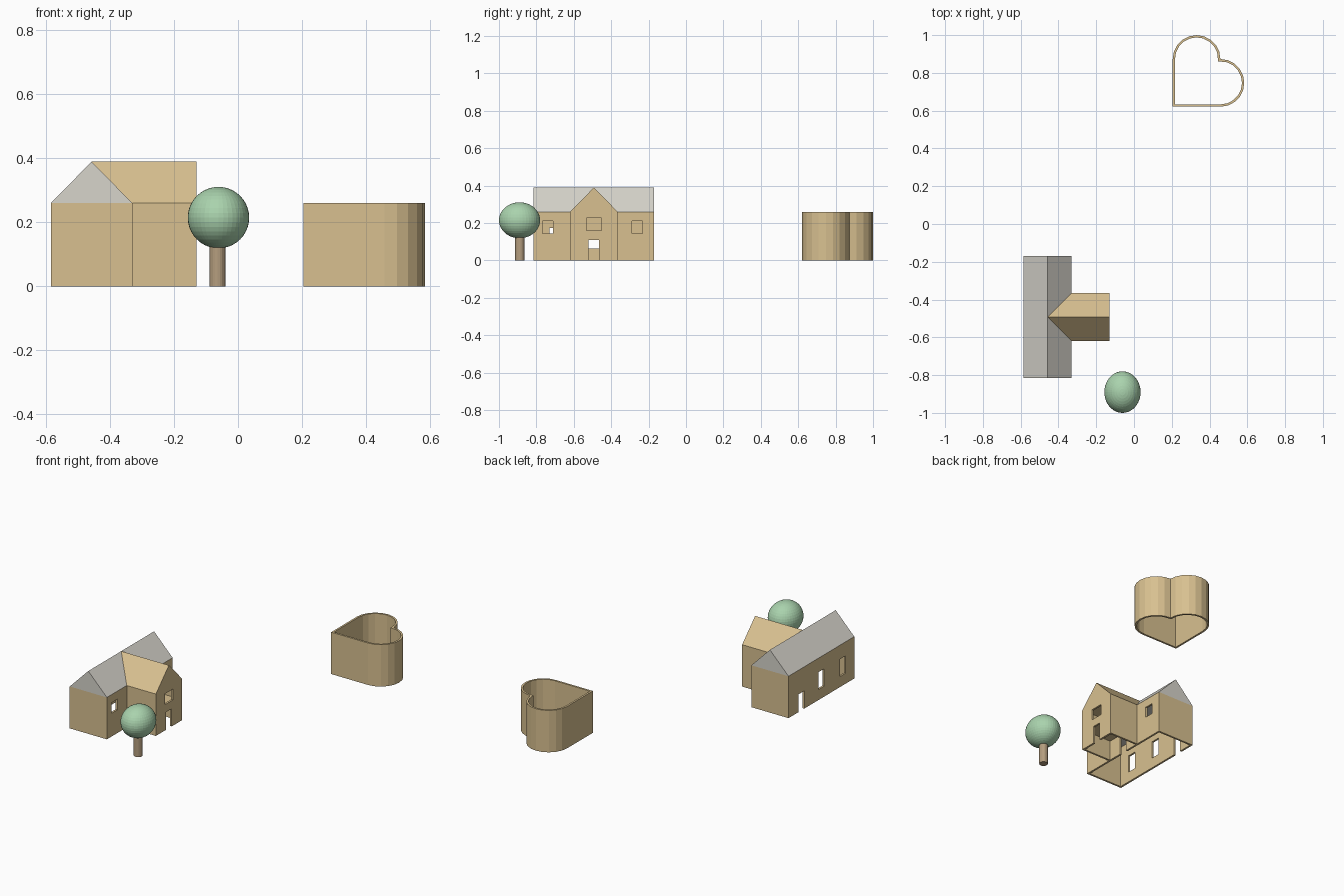
import bpy, bmesh, math

if "Cube" in bpy.data.objects:
    bpy.data.objects.remove(bpy.data.objects["Cube"])


def material(name, rgb):
    m = bpy.data.materials.new(name)
    m.diffuse_color = (*rgb, 1)
    m.use_nodes = True
    m.node_tree.nodes["Principled BSDF"].inputs["Base Color"].default_value = m.diffuse_color
    return m


WOOD = material("wood", (0.69, 0.53, 0.28))
ROOF = material("roof_grey", (0.68, 0.66, 0.60))
LEAF = material("leaf", (0.40, 0.65, 0.42))
BARK = material("bark", (0.46, 0.34, 0.21))


def finish(name, bm, mat=None):
    bmesh.ops.recalc_face_normals(bm, faces=bm.faces)
    me = bpy.data.meshes.new(name)
    bm.to_mesh(me)
    bm.free()
    ob = bpy.data.objects.new(name, me)
    bpy.context.collection.objects.link(ob)
    if mat:
        me.materials.append(mat)
    return ob


def loft(name, ring_a, ring_b, mat=None):
    """Solid between two matching rings of points."""
    bm = bmesh.new()
    a = [bm.verts.new(p) for p in ring_a]
    b = [bm.verts.new(p) for p in ring_b]
    n = len(a)
    bm.faces.new(a)
    bm.faces.new(b)
    for i in range(n):
        j = (i + 1) % n
        bm.faces.new((a[i], a[j], b[j], b[i]))
    return finish(name, bm, mat)


def box(name, x, y, z, mat=None):
    ring = [(x[0], y[0]), (x[1], y[0]), (x[1], y[1]), (x[0], y[1])]
    return loft(name, [(*p, z[0]) for p in ring], [(*p, z[1]) for p in ring], mat)


def cut(ob, x, y, z):
    """Subtract a box from an object."""
    c = box("cutter", x, y, z)
    c.hide_render = True
    mod = ob.modifiers.new("cut", 'BOOLEAN')
    mod.operation, mod.solver, mod.object = 'DIFFERENCE', 'EXACT', c
    bpy.context.view_layer.objects.active = ob
    bpy.ops.object.modifier_apply(modifier=mod.name)
    bpy.data.objects.remove(c)


T = 0.012                                  # wall thickness
X0, X1, X2 = -0.585, -0.33, -0.13          # back wall, front wall, wing front
Y0, Y1 = -0.815, -0.17                     # main block ends
W0, W1 = -0.62, -0.365                     # wing sides
EAVE, RIDGE = 0.26, 0.39
XM, YM = (X0 + X1) / 2, (W0 + W1) / 2
DOOR = (YM - 0.028, YM + 0.028)

# Main block walls
walls = box("main_walls", (X0, X1), (Y0, Y1), (0, EAVE), WOOD)
cut(walls, (X0 + T, X1 - T), (Y0 + T, Y1 - T), (-0.1, 0.5))
back, front = (X0 - 0.05, X0 + 0.05), (X1 - 0.05, X1 + 0.05)
cut(walls, back, (-0.325, -0.27), (-0.1, 0.11))
for y in (YM, -0.703):
    cut(walls, back, (y - 0.028, y + 0.028), (0.065, 0.173))
for y in (-0.74, -0.26):
    cut(walls, front, (y - 0.028, y + 0.028), (0.144, 0.21))
cut(walls, front, DOOR, (-0.1, 0.11))

# Main roof
tri = [(X0, EAVE), (X1, EAVE), (XM, RIDGE)]
loft("main_roof", [(x, Y0, z) for x, z in tri], [(x, Y1, z) for x, z in tri], ROOF)

# Gabled wing, its ridge running back to the main ridge
gable = [(W0, 0), (W1, 0), (W1, EAVE), (YM, RIDGE), (W0, EAVE)]
wing = loft("wing", [(X2, y, z) for y, z in gable],
            [(XM if z == RIDGE else X1, y, z) for y, z in gable], WOOD)
for z in ((-0.1, 0.125), (0.135, EAVE - 0.005)):
    cut(wing, (X1 - 0.01, X2 - T), (W0 + T, W1 - T), z)
cut(wing, (X2 - 0.05, X2 + 0.05), DOOR, (-0.1, 0.11))
cut(wing, (X2 - 0.05, X2 + 0.05), (YM - 0.04, YM + 0.04), (0.16, 0.227))


# Heart-shaped wall
def heart(s, t, n=10):
    r = s / 2 - t

    def arc(cx, cy, a0, steps):
        return [(cx + r * math.cos(math.radians(a0 + 180 * i / n)),
                 cy + r * math.sin(math.radians(a0 + 180 * i / n))) for i in steps]
    pts = [(t, t)] + arc(s, s / 2, -90, range(n)) + [(s - t, s - t)]
    pts += arc(s / 2, s, 0, range(1, n + 1))
    return [(x + 0.205, y + 0.621) for x, y in pts]


bm = bmesh.new()
rings = [[bm.verts.new((x, y, z)) for x, y in heart(0.2525, t)]
         for t, z in ((0, 0), (0, EAVE), (T, EAVE), (T, 0))]
for k in range(4):
    a, b = rings[k], rings[(k + 1) % 4]
    for i in range(len(a)):
        j = (i + 1) % len(a)
        bm.faces.new((a[i], a[j], b[j], b[i]))
finish("heart_wall", bm, WOOD)

# Tree
bpy.ops.mesh.primitive_cylinder_add(vertices=20, radius=0.025, depth=0.15,
                                    location=(-0.064, -0.888, 0.075))
trunk = bpy.context.object
trunk.name = "tree_trunk"
trunk.data.materials.append(BARK)
bpy.ops.mesh.primitive_uv_sphere_add(segments=40, ring_count=20, radius=1,
                                     location=(-0.061, -0.89, 0.215))
crown = bpy.context.object
crown.name = "tree_crown"
crown.scale = (0.096, 0.11, 0.096)
crown.data.materials.append(LEAF)
